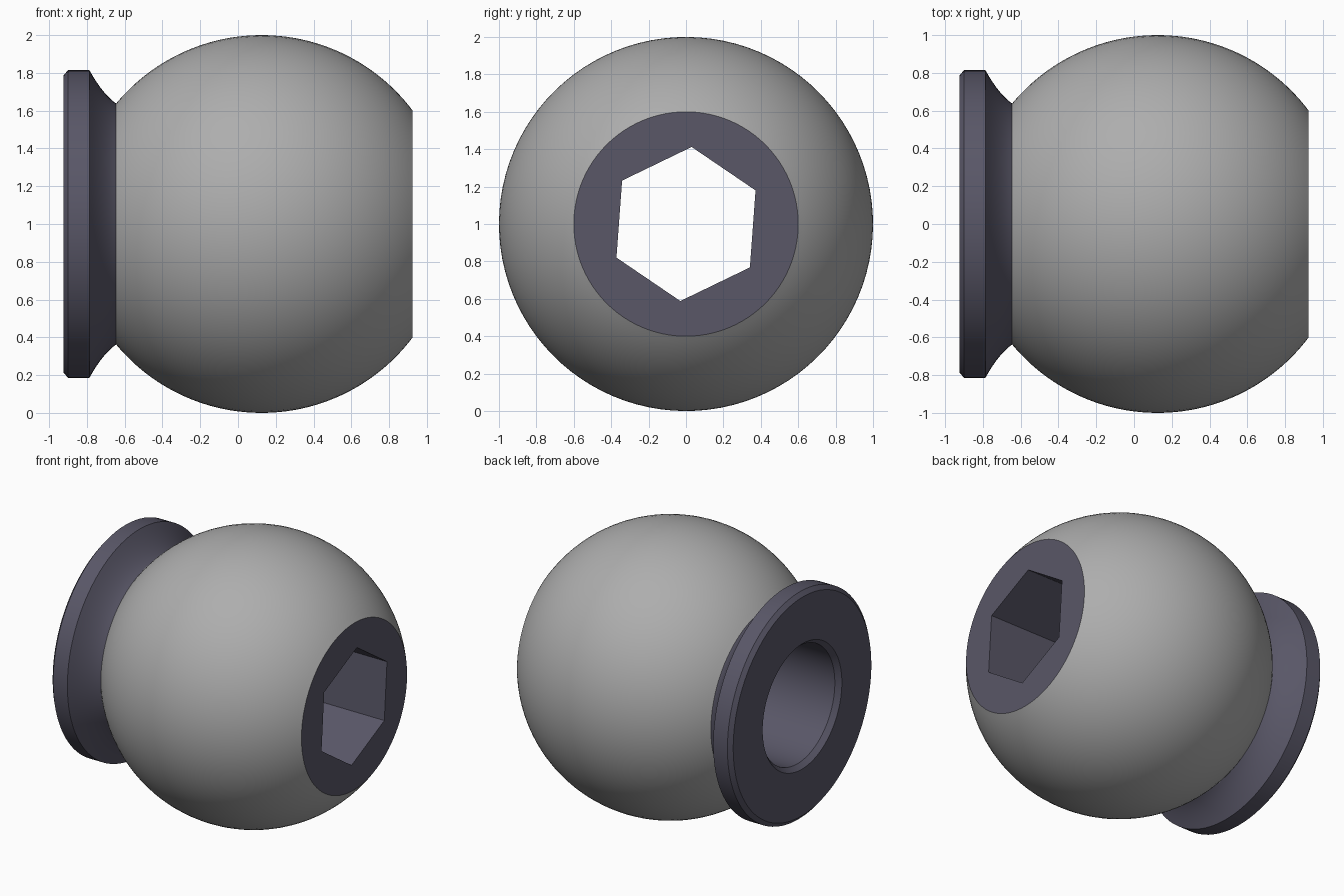
import bpy
import bmesh
from math import cos, sin, pi, radians, sqrt, asin

if "Cube" in bpy.data.objects:
    bpy.data.objects.remove(bpy.data.objects["Cube"])

SEGMENTS = 96
TWIST = radians(25.8)          # turn of the hex socket about the x axis
BALL_X, CENTRE_Z = 0.125, 1.0
END_X = 0.925                  # flat ends of the body
NECK_X = -0.645                # where the ball meets the collar
BORE_R, HEX_R, STEP_X = 0.42, 0.413, 0.1


def make_material(name, colour):
    mat = bpy.data.materials.new(name)
    mat.use_nodes = True
    mat.diffuse_color = colour
    mat.node_tree.nodes["Principled BSDF"].inputs["Base Color"].default_value = colour
    return mat


def revolve(name, profile, mat):
    """Loft rings about the x axis; each ring is (x, radius, is_hex)."""
    bm = bmesh.new()
    rings = []
    for x, radius, is_hex in profile:
        ring = []
        for i in range(SEGMENTS):
            a = 2 * pi * i / SEGMENTS
            r = radius
            if is_hex:
                r *= cos(pi / 6) / cos(a % (pi / 3) - pi / 6)
            ring.append(bm.verts.new((x, r * cos(a + TWIST), CENTRE_Z + r * sin(a + TWIST))))
        rings.append(ring)
    for low, high in zip(rings, rings[1:]):
        for i in range(SEGMENTS):
            j = (i + 1) % SEGMENTS
            bm.faces.new((low[i], low[j], high[j], high[i]))
    mesh = bpy.data.meshes.new(name)
    bm.to_mesh(mesh)
    bm.free()
    mesh.materials.append(mat)
    obj = bpy.data.objects.new(name, mesh)
    bpy.context.collection.objects.link(obj)
    bpy.ops.object.select_all(action="DESELECT")
    obj.select_set(True)
    bpy.context.view_layer.objects.active = obj
    bpy.ops.object.shade_smooth_by_angle(angle=radians(25))
    return obj


grey = make_material("light grey", (0.42, 0.42, 0.42, 1))
slate = make_material("dark slate", (0.1, 0.095, 0.137, 1))

# Ball: sphere zone between the neck and the flat end
start, stop = asin(NECK_X - BALL_X), asin(END_X - BALL_X)
steps = 48
zone = []
for k in range(steps + 1):
    t = start + (stop - start) * k / steps
    zone.append((BALL_X + sin(t), cos(t), False))
revolve("ball", zone, grey)

# Collar: round bore, chamfered flange and flared neck
neck_r = sqrt(1 - (NECK_X - BALL_X) ** 2)
collar = [(STEP_X, BORE_R, False), (-0.89, BORE_R, False),
          (-END_X, 0.45, False), (-END_X, 0.785, False),
          (-0.9, 0.815, False), (-0.787, 0.815, False)]
for k in range(1, 9):
    t = k / 8
    x = -0.787 + (NECK_X + 0.787) * t
    r = 0.815 + (neck_r - 0.815) * t - 0.08 * t * (1 - t)
    collar.append((x, r, False))
revolve("collar", collar, slate)

# Hex socket: flat end face, hex walls and the step into the bore
revolve("hex_socket", [(END_X, 0.6, False), (END_X, HEX_R, True),
                       (STEP_X, HEX_R, True), (STEP_X, BORE_R, False)], slate)
